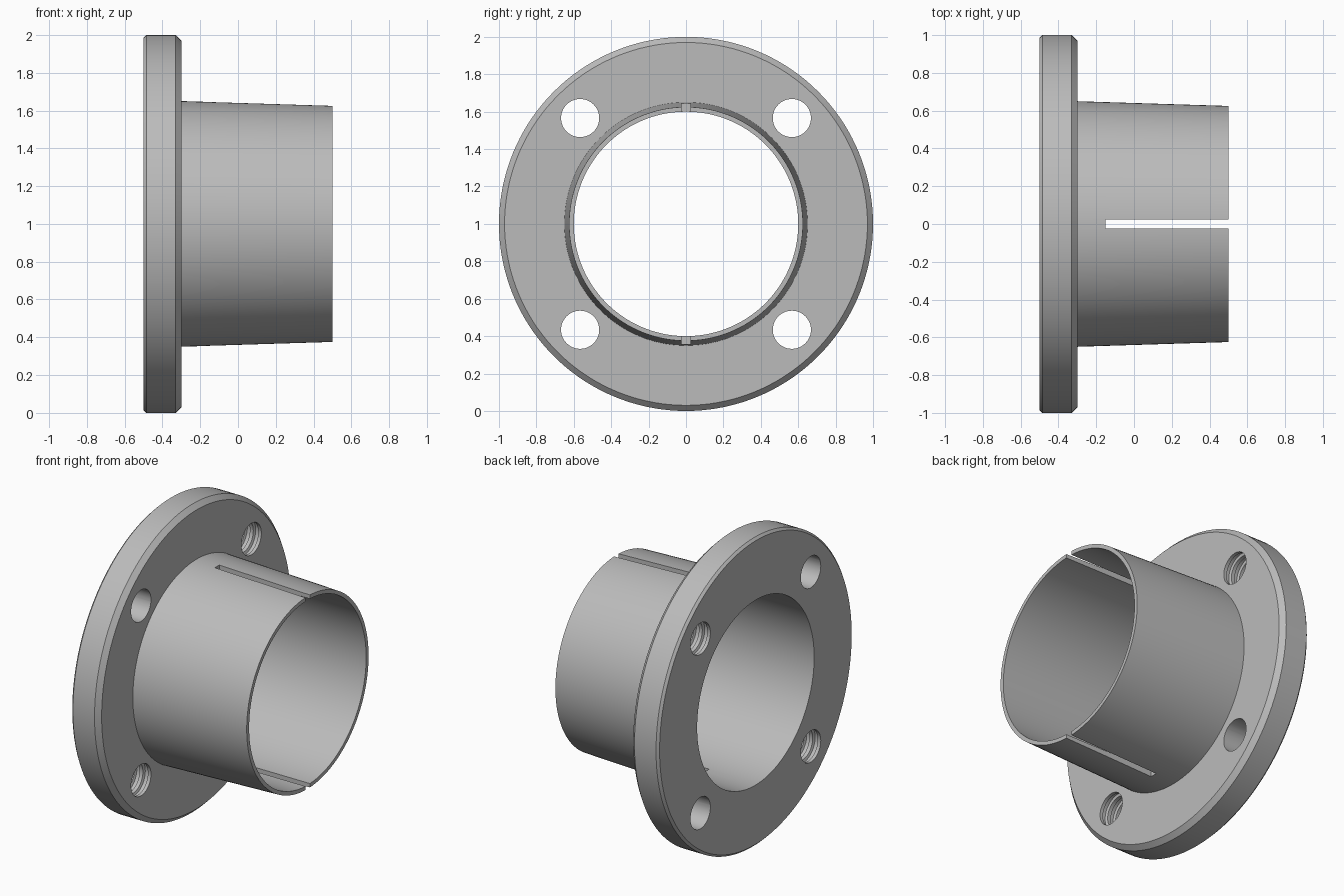
import bpy, bmesh, math
from mathutils import Matrix, Vector

if "Cube" in bpy.data.objects:
    bpy.data.objects.remove(bpy.data.objects["Cube"])

grey = bpy.data.materials.new("plain grey")
grey.diffuse_color = (0.5, 0.5, 0.5, 1)
grey.use_nodes = True
grey.node_tree.nodes["Principled BSDF"].inputs["Base Color"].default_value = grey.diffuse_color


def lathe(name, profile, centre, steps):
    """Revolve a closed (x, radius) loop about an x-parallel axis; radius 0 makes a pole."""
    bm = bmesh.new()
    verts = [bm.verts.new((x, 0, r)) for x, r in profile]
    edges = [bm.edges.new((verts[i], verts[(i + 1) % len(verts)]))
             for i in range(len(verts)) if profile[i][1] or profile[(i + 1) % len(verts)][1]]
    bmesh.ops.spin(bm, geom=verts + edges, cent=(0, 0, 0), axis=(1, 0, 0),
                   angle=math.tau, steps=steps)
    bmesh.ops.remove_doubles(bm, verts=bm.verts, dist=1e-5)
    bmesh.ops.recalc_face_normals(bm, faces=bm.faces)
    bmesh.ops.translate(bm, verts=bm.verts, vec=centre)
    return to_object(name, bm)


def to_object(name, bm):
    mesh = bpy.data.meshes.new(name)
    bm.to_mesh(mesh)
    bm.free()
    mesh.materials.append(grey)
    obj = bpy.data.objects.new(name, mesh)
    bpy.context.collection.objects.link(obj)
    return obj


def cut(target, cutter):
    cutter.hide_render = True
    mod = target.modifiers.new("cut", 'BOOLEAN')
    mod.operation, mod.solver, mod.object = 'DIFFERENCE', 'EXACT', cutter
    bpy.context.view_layer.objects.active = target
    bpy.ops.object.modifier_apply(modifier=mod.name)
    bpy.data.objects.remove(cutter)


# Chamfered flange with tapered sleeve, one revolved solid
bushing = lathe("flanged_bushing", [
    (-0.5, 0.6), (-0.5, 0.985), (-0.485, 1.0), (-0.33, 1.0), (-0.3, 0.97),
    (-0.3, 0.65), (0.5, 0.625), (0.5, 0.6)], (0, 0, 1), 144)

# Bolt holes: one diagonal pair plain, the other with ring grooves inside
plain = [(-0.6, 0), (-0.6, 0.102), (-0.2, 0.102), (-0.2, 0)]
grooved = [(-0.6, 0), (-0.6, 0.102)]
for x in (-0.46, -0.40, -0.34):
    grooved += [(x - 0.018, 0.102), (x - 0.012, 0.118), (x + 0.012, 0.118), (x + 0.018, 0.102)]
grooved += [(-0.2, 0.102), (-0.2, 0)]
for sy in (-1, 1):
    for sz in (-1, 1):
        cut(bushing, lathe("hole_cutter", grooved if sy == sz else plain,
                           (0, sy * 0.566, 1 + sz * 0.566), 48))

# Slots through the top and bottom of the sleeve
bm = bmesh.new()
bmesh.ops.create_cube(bm, size=1, matrix=Matrix.Translation(Vector((0.225, 0, 1)))
                      @ Matrix.Diagonal((0.75, 0.046, 1.6, 1)))
cut(bushing, to_object("slot_cutter", bm))

# Smooth round surfaces, sharp edges
bpy.ops.object.select_all(action='DESELECT')
bushing.select_set(True)
bpy.context.view_layer.objects.active = bushing
bpy.ops.object.shade_smooth_by_angle(angle=math.radians(25))
